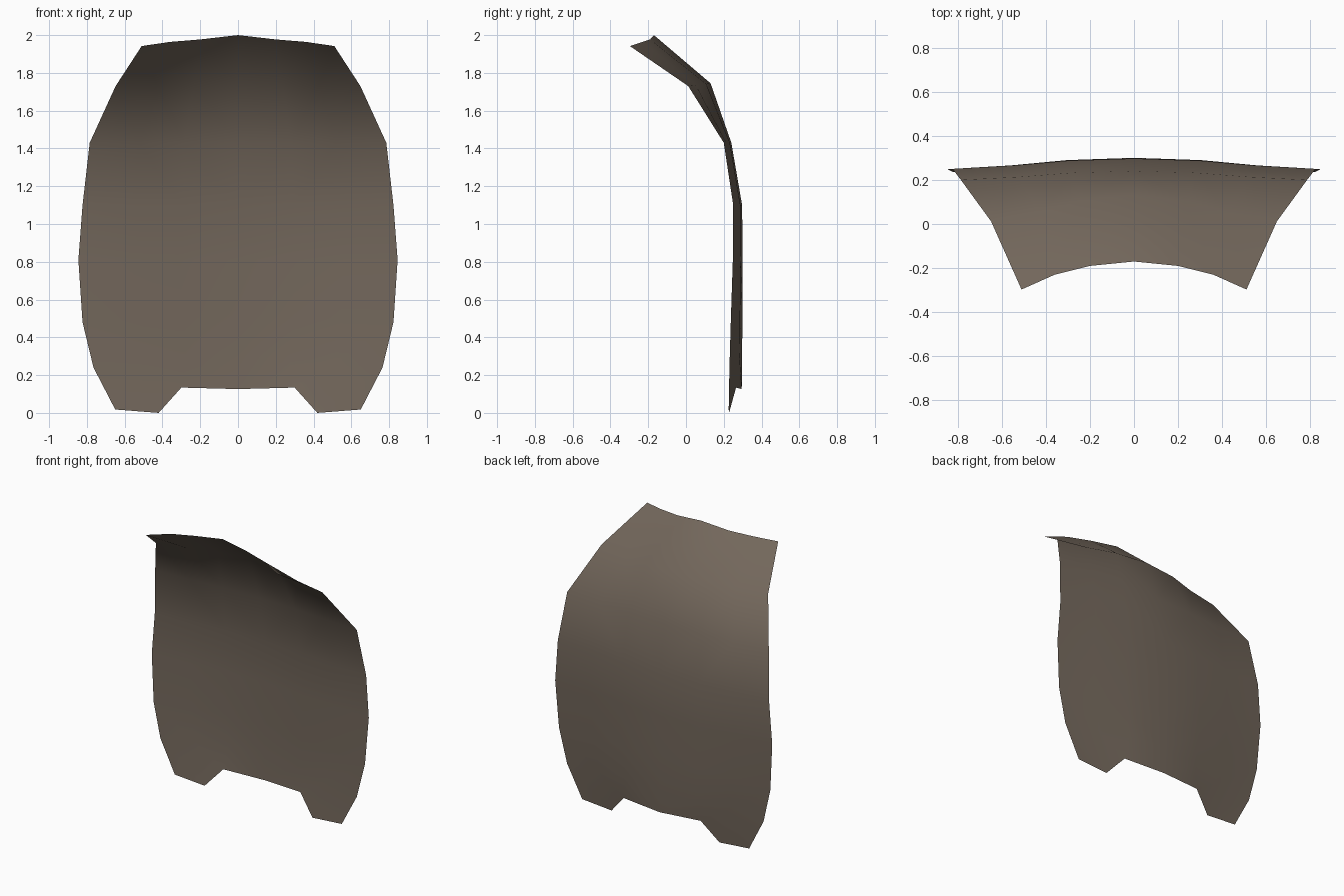
import bpy

if "Cube" in bpy.data.objects:
    bpy.data.objects.remove(bpy.data.objects["Cube"])

# Material
mat = bpy.data.materials.new("brown_grey")
mat.diffuse_color = (0.17, 0.135, 0.105, 1)
mat.use_nodes = True
mat.node_tree.nodes["Principled BSDF"].inputs["Base Color"].default_value = mat.diffuse_color

# Cross-section shape: width fraction and depth blend from centre to edge
WIDTH = (0, 0.36, 0.66, 1)
BLEND = (0, 0.2, 0.66, 1)

# Rows from bottom to top: half width, centre y, edge y, centre z, edge z
ROWS = [
    (0.765, 0.297, 0.230, 0.31, 0.24),
    (0.823, 0.299, 0.237, 0.52, 0.48),
    (0.845, 0.300, 0.248, 0.81, 0.81),
    (0.823, 0.297, 0.250, 1.10, 1.10),
    (0.785, 0.240, 0.200, 1.43, 1.43),
    (0.648, 0.130, 0.012, 1.745, 1.73),
]

# Notched lower rim and drooping upper rim
bottom = [(0, 0.295, 0.126), (0.30, 0.265, 0.134), (0.42, 0.228, 0.0), (0.65, 0.226, 0.018)]
top = [(0, -0.17, 2.0), (0.20, -0.19, 1.977), (0.36, -0.23, 1.964), (0.51, -0.297, 1.942)]

grid = [bottom]
for w, yc, ye, zc, ze in ROWS:
    grid.append([(w * u, yc + (ye - yc) * f, zc + (ze - zc) * f)
                 for u, f in zip(WIDTH, BLEND)])
grid.append(top)

# Right half of the curved sheet
n = len(WIDTH)
verts = [p for row in grid for p in row]
faces = [(r * n + c, r * n + c + 1, (r + 1) * n + c + 1, (r + 1) * n + c)
         for r in range(len(grid) - 1) for c in range(n - 1)]
mesh = bpy.data.meshes.new("curved_panel")
mesh.from_pydata(verts, [], faces)
mesh.materials.append(mat)
for p in mesh.polygons:
    p.use_smooth = True

# Mirror to the left half
panel = bpy.data.objects.new("curved_panel", mesh)
bpy.context.collection.objects.link(panel)
mirror = panel.modifiers.new("mirror", 'MIRROR')
mirror.use_clip = True
mirror.merge_threshold = 0.001
